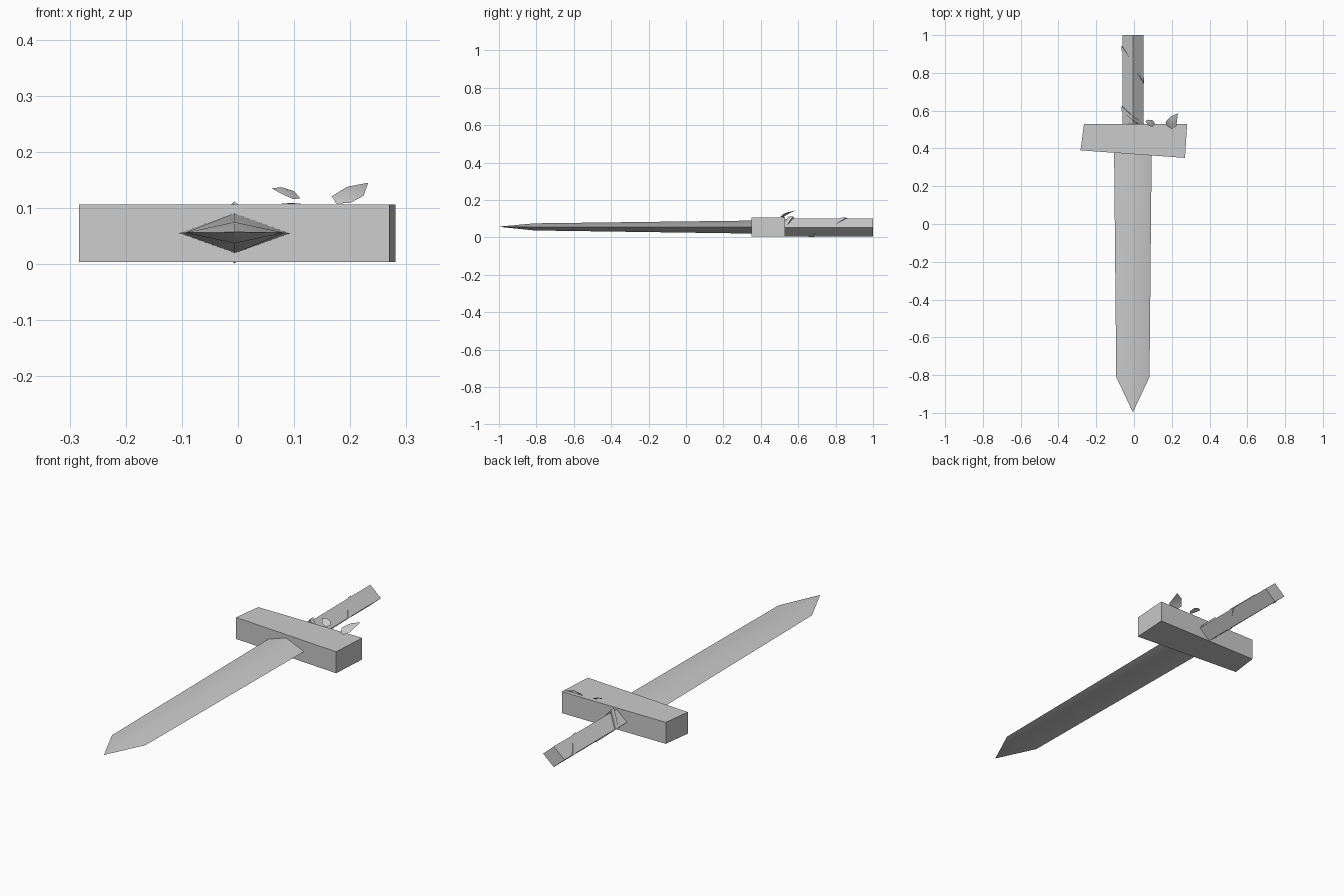
import bpy, bmesh, math
from mathutils import Vector

cube = bpy.data.objects.get("Cube")
if cube:
    bpy.data.objects.remove(cube, do_unlink=True)

grey = bpy.data.materials.new("plain grey")
grey.use_nodes = True
colour = (0.6, 0.6, 0.6, 1)
grey.diffuse_color = colour
grey.node_tree.nodes["Principled BSDF"].inputs["Base Color"].default_value = colour
CX, CZ = -0.006, 0.055


def make(name, verts, faces, smooth=None, closed=True):
    mesh = bpy.data.meshes.new(name)
    mesh.from_pydata(verts, [], faces)
    if closed:
        bm = bmesh.new()
        bm.from_mesh(mesh)
        bmesh.ops.recalc_face_normals(bm, faces=bm.faces)
        bm.to_mesh(mesh)
        bm.free()
    mesh.materials.append(grey)
    obj = bpy.data.objects.new(name, mesh)
    bpy.context.collection.objects.link(obj)
    if smooth:
        bpy.ops.object.select_all(action='DESELECT')
        obj.select_set(True)
        bpy.context.view_layer.objects.active = obj
        bpy.ops.object.shade_smooth_by_angle(angle=math.radians(smooth))
    return obj


def diamond_loft(name, rows, smooth=None):
    """Loft four-sided sections given as (y, half width, half height, centre z)."""
    verts = []
    for y, w, h, z in rows:
        verts += [(CX + w, y, z), (CX, y, z + h), (CX - w, y, z), (CX, y, z - h)]
    faces = [(0, 1, 2, 3)]
    for r in range(len(rows) - 1):
        for i in range(4):
            j = (i + 1) % 4
            faces.append((r * 4 + i, r * 4 + j, r * 4 + 4 + j, r * 4 + 4 + i))
    n = len(verts)
    faces.append((n - 4, n - 3, n - 2, n - 1))
    return make(name, verts, faces, smooth)


# Blade with a diamond section and a pointed end
diamond_loft("blade", [(0.45, 0.1, 0.036, CZ), (-0.81, 0.088, 0.019, 0.056),
                       (-0.995, 0.001, 0.001, 0.057)], 50)

# Grip
diamond_loft("grip", [(0.45, 0.056, 0.047, 0.052), (1.0, 0.056, 0.049, 0.053)])

# Crossguard: slightly skewed block
outline = [(-0.283, 0.39), (0.27, 0.35), (0.281, 0.53), (-0.265, 0.53)]
guard = [(x, y, z) for z in (0.004, 0.106) for x, y in outline]
sides = [(i, (i + 1) % 4, (i + 1) % 4 + 4, i + 4) for i in range(4)]
make("crossguard", guard, [(3, 2, 1, 0), (4, 5, 6, 7)] + sides)

# Narrow strap wound around the grip
corners = [(CX - 0.06, 0.053), (CX, 0.106), (CX + 0.06, 0.053), (CX, 0.001)]
strap = []
for i, y in enumerate((0.93, 0.845, 0.76, 0.67, 0.61, 0.56, 0.52)):
    x, z = corners[i % 4]
    lift = 0.006 if i == 5 else 0
    inner = Vector((CX, 0, 0.053)).lerp(Vector((x, 0, z)), 0.88)
    strap += [(x, y - 0.012, z + lift), (x, y + 0.012, z + lift),
              (inner.x, y + 0.012, inner.z), (inner.x, y - 0.012, inner.z)]
faces = [(0, 1, 2, 3), (24, 25, 26, 27)]
for r in range(0, 24, 4):
    faces += [(r + i, r + (i + 1) % 4, r + 4 + (i + 1) % 4, r + 4 + i) for i in range(4)]
make("grip_strap", strap, faces)


# Curled leaf-like scraps on the guard
def scrap(name, centre, rim):
    n = len(rim)
    fan = [(0, i + 1, (i + 1) % n + 1) for i in range(n)]
    return make(name, [centre] + rim, fan, 60, closed=False)


scrap("large_scrap", (0.2, 0.54, 0.132),
      [(0.167, 0.54, 0.121), (0.175, 0.52, 0.108), (0.2, 0.505, 0.109),
       (0.224, 0.518, 0.122), (0.232, 0.585, 0.145), (0.195, 0.57, 0.138)])
scrap("small_scrap", (0.087, 0.537, 0.132),
      [(0.06, 0.545, 0.135), (0.078, 0.52, 0.125), (0.098, 0.515, 0.116),
       (0.111, 0.533, 0.117), (0.1, 0.549, 0.13), (0.078, 0.552, 0.137)])
scrap("flat_scrap", (0.095, 0.522, 0.109),
      [(0.07, 0.523, 0.107), (0.095, 0.512, 0.107), (0.118, 0.523, 0.107),
       (0.095, 0.53, 0.107)])
